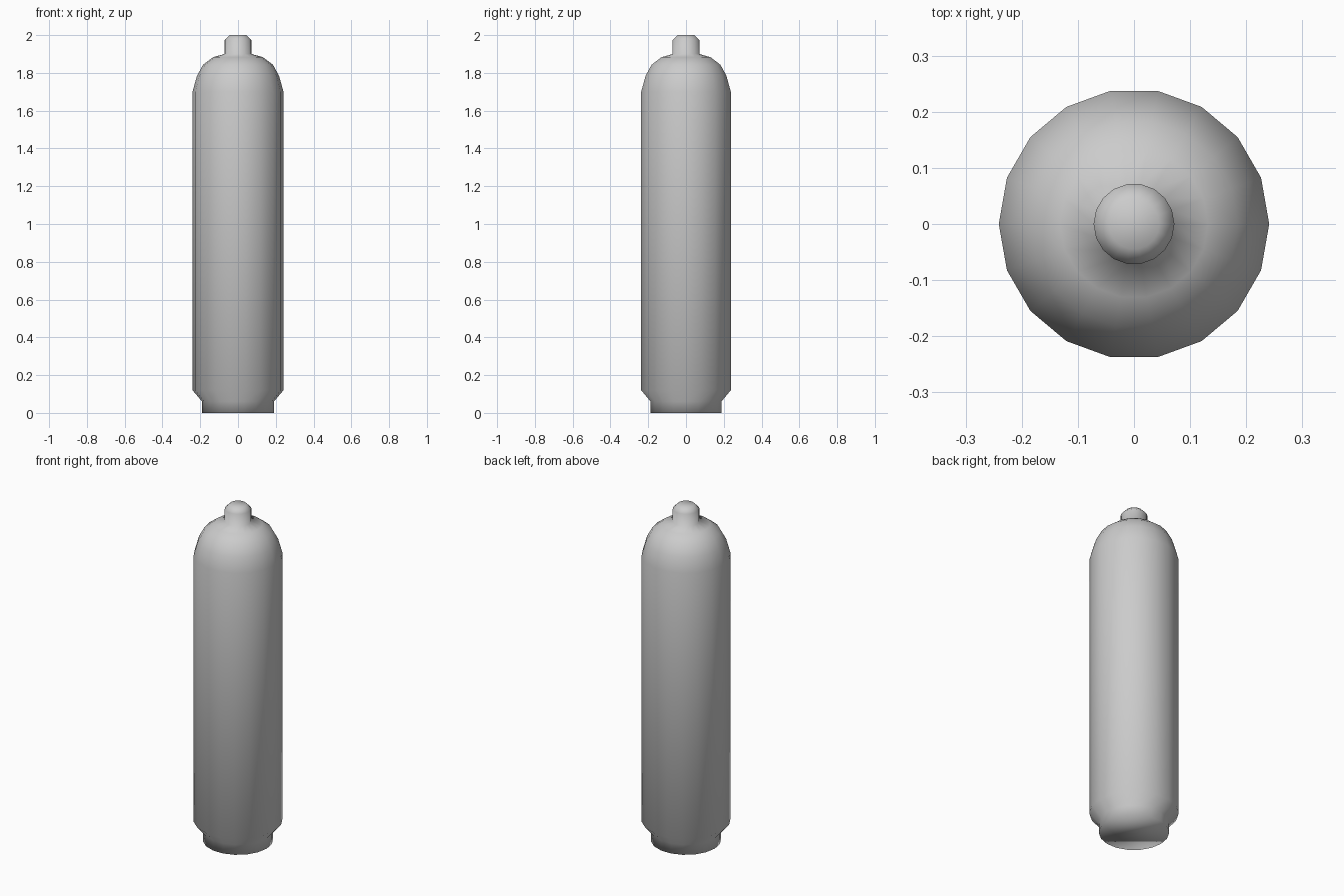
import bpy
import bmesh
from math import tau, cos, sin

SIDES = 18

cube = bpy.data.objects.get("Cube")
if cube:
    bpy.data.objects.remove(cube, do_unlink=True)

grey = bpy.data.materials.new("plain grey")
grey.use_nodes = True
colour = (0.6, 0.6, 0.6, 1)
grey.diffuse_color = colour
grey.node_tree.nodes["Principled BSDF"].inputs["Base Color"].default_value = colour


def lathe(name, profile):
    """Closed, capped solid of revolution from (radius, height) points."""
    bm = bmesh.new()
    rings = [[bm.verts.new((r * cos(tau * i / SIDES), r * sin(tau * i / SIDES), z))
              for i in range(SIDES)] for r, z in profile]
    for low, high in zip(rings, rings[1:]):
        for i in range(SIDES):
            j = (i + 1) % SIDES
            bm.faces.new((low[i], low[j], high[j], high[i]))
    bm.faces.new(rings[0][::-1])
    bm.faces.new(rings[-1])
    for face in bm.faces:
        face.smooth = True
    mesh = bpy.data.meshes.new(name)
    bm.to_mesh(mesh)
    bm.free()
    mesh.materials.append(grey)
    obj = bpy.data.objects.new(name, mesh)
    bpy.context.collection.objects.link(obj)
    return obj


# Foot, chamfer, straight wall, domed shoulder, then the neck and its cap
foot = [(0.19, 0), (0.19, 0.06)]
wall = [(0.241, 0.12), (0.241, 1.70)]
shoulder = [(0.217, 1.785), (0.185, 1.843), (0.132, 1.883), (0.072, 1.90)]
neck = [(0.072, 1.973), (0.045, 2.0)]
lathe("gas_cylinder", foot + wall + shoulder + neck)
